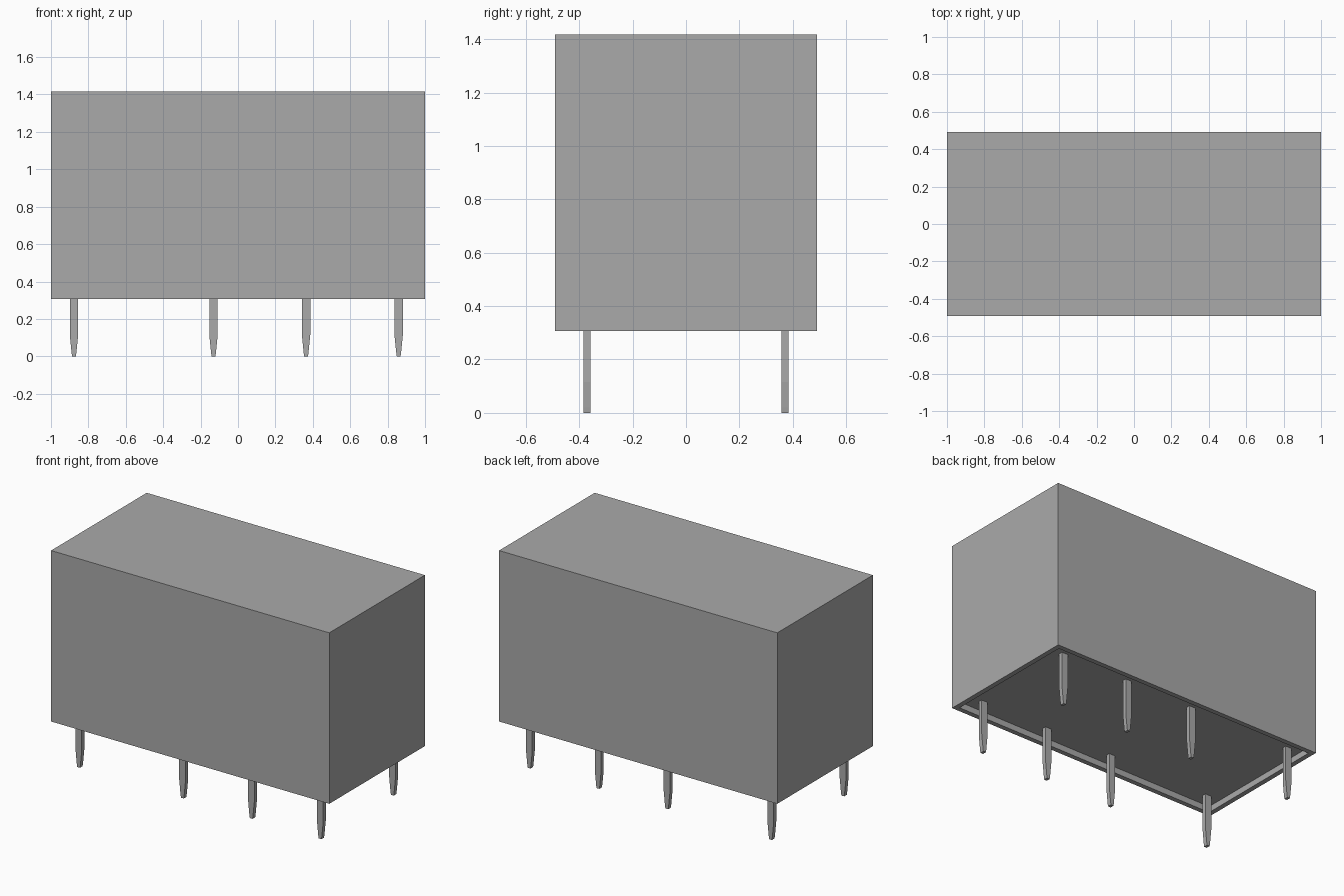
import bpy
import bmesh

cube = bpy.data.objects.get("Cube")
if cube:
    bpy.data.objects.remove(cube, do_unlink=True)


def make_material(name, rgb):
    mat = bpy.data.materials.new(name)
    mat.use_nodes = True
    mat.diffuse_color = (*rgb, 1)
    mat.node_tree.nodes["Principled BSDF"].inputs["Base Color"].default_value = (*rgb, 1)
    return mat


grey = make_material("plain grey", (0.40, 0.40, 0.40))


def add_object(name, bm):
    bmesh.ops.recalc_face_normals(bm, faces=bm.faces)
    mesh = bpy.data.meshes.new(name)
    bm.to_mesh(mesh)
    bm.free()
    mesh.materials.append(grey)
    obj = bpy.data.objects.new(name, mesh)
    bpy.context.collection.objects.link(obj)
    return obj


def rectangle(bm, half_x, half_y, z):
    corners = ((-1, -1), (1, -1), (1, 1), (-1, 1))
    return [bm.verts.new((sx * half_x, sy * half_y, z)) for sx, sy in corners]


def loft(bm, rings):
    # Closed solid through successive rectangular rings
    for low, high in zip(rings, rings[1:]):
        for i in range(4):
            j = (i + 1) % 4
            bm.faces.new((low[i], low[j], high[j], high[i]))
    bm.faces.new(rings[0])
    bm.faces.new(rings[-1])


HALF_X, HALF_Y = 1.0, 0.491
BOTTOM, TOP = 0.306, 1.417
WALL, RECESS = 0.032, 0.04

# Case: a closed box whose underside is sunk inside a thin rim
bm = bmesh.new()
loft(bm, [
    rectangle(bm, HALF_X - WALL, HALF_Y - WALL, BOTTOM + RECESS),
    rectangle(bm, HALF_X - WALL, HALF_Y - WALL, BOTTOM),
    rectangle(bm, HALF_X, HALF_Y, BOTTOM),
    rectangle(bm, HALF_X, HALF_Y, TOP),
])
add_object("case", bm)

# Pins: flat blades that taper to a blunt tip, in two rows
THICK = 0.0135
pin_profile = ((0.010, 0), (0.013, 0.02), (0.0225, 0.115), (0.0225, BOTTOM + RECESS + 0.01))
for side, y in (("front", -0.371), ("back", 0.371)):
    for number, x in enumerate((-0.877, -0.131, 0.364, 0.859), 1):
        bm = bmesh.new()
        loft(bm, [rectangle(bm, half, THICK, z) for half, z in pin_profile])
        pin = add_object(f"{side}_pin_{number}", bm)
        pin.location = (x, y, 0)
